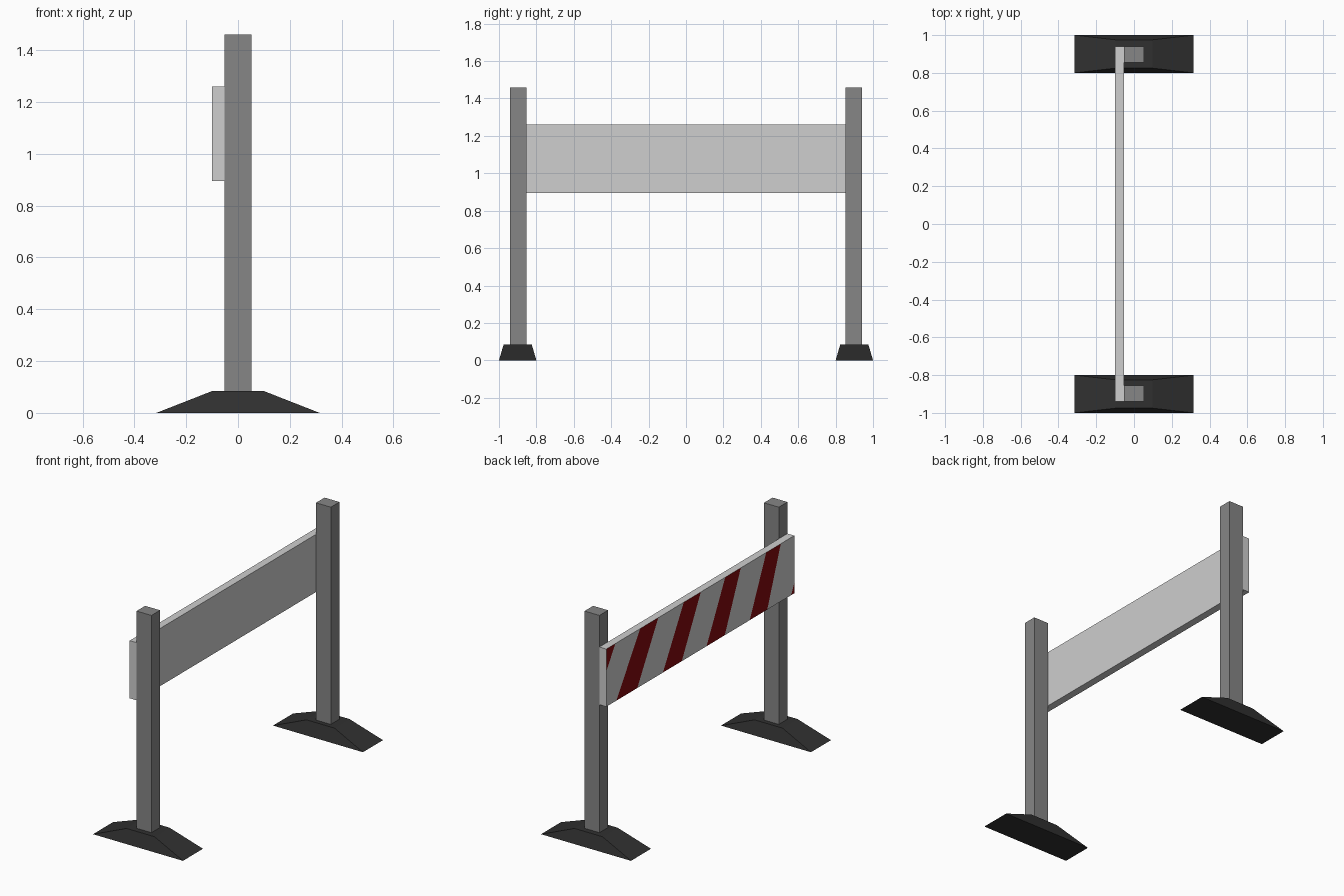
import bpy, bmesh
from mathutils import Vector

if "Cube" in bpy.data.objects:
    bpy.data.objects.remove(bpy.data.objects["Cube"])


def material(name, rgb):
    m = bpy.data.materials.new(name)
    m.diffuse_color = (*rgb, 1)
    m.use_nodes = True
    m.node_tree.nodes["Principled BSDF"].inputs["Base Color"].default_value = m.diffuse_color
    return m


white = material("board_white", (0.62, 0.62, 0.62))
red = material("stripe_red", (0.23, 0.003, 0.004))
grey = material("post_grey", (0.24, 0.24, 0.24))
black = material("rubber_black", (0.03, 0.03, 0.03))


def box_bmesh(lo, hi):
    bm = bmesh.new()
    bmesh.ops.create_cube(bm, size=1)
    for v in bm.verts:
        v.co = Vector([lo[i] if v.co[i] < 0 else hi[i] for i in range(3)])
    return bm


def add_object(name, bm, mats):
    bm.normal_update()
    me = bpy.data.meshes.new(name)
    bm.to_mesh(me)
    bm.free()
    for m in mats:
        me.materials.append(m)
    ob = bpy.data.objects.new(name, me)
    bpy.context.collection.objects.link(ob)
    return ob


POST = 0.052      # post half depth
FOOT_H = 0.085

for side, s in (("left", -1), ("right", 1)):
    # Upright post
    yc = s * 0.897
    bm = box_bmesh((-POST, yc - 0.043, FOOT_H), (POST, yc + 0.043, 1.46))
    add_object(side + "_post", bm, [grey])

    # Tapered foot with sharp ends on the ground
    yc = s * 0.9
    bm = box_bmesh((-0.315, yc - 0.1, 0), (0.315, yc + 0.1, FOOT_H))
    for v in bm.verts:
        if v.co.z > 0.01:
            v.co.x *= 0.098 / 0.315
            v.co.y = yc + (v.co.y - yc) * 0.75
    add_object(side + "_foot", bm, [black])

# Barrier board
Z0, Z1, YE, XF = 0.895, 1.26, 0.94, -0.10
bm = box_bmesh((XF, -YE, Z0), (-POST, YE, Z1))
bm.normal_update()

# Slanted stripe borders: distance from the +y end, at top and bottom
borders = [(0.09, -0.14), (0.34, 0.10), (0.52, 0.31), (0.775, 0.567),
           (0.945, 0.755), (1.19, 1.003), (1.345, 1.185), (1.60, 1.435),
           (1.745, 1.61), (2.02, 1.85)]
planes = []
for top, bottom in borders:
    a, b = Vector((XF, YE - top, Z1)), Vector((XF, YE - bottom, Z0))
    d = a - b
    planes.append((b, Vector((0, -d.z, d.y)).normalized()))

for co, no in planes:
    faces = [f for f in bm.faces if f.normal.x < -0.9]
    edges = {e for f in faces for e in f.edges}
    verts = {v for f in faces for v in f.verts}
    bmesh.ops.bisect_plane(bm, geom=list(verts) + list(edges) + faces,
                           plane_co=co, plane_no=no, dist=1e-5)
    bm.normal_update()

# Every other strip of the outer face is red
for f in bm.faces:
    if f.normal.x < -0.9:
        c = f.calc_center_median()
        passed = sum((c - co).dot(no) > 0 for co, no in planes)
        f.material_index = 1 if passed % 2 == 0 else 0
add_object("striped_board", bm, [white, red])
